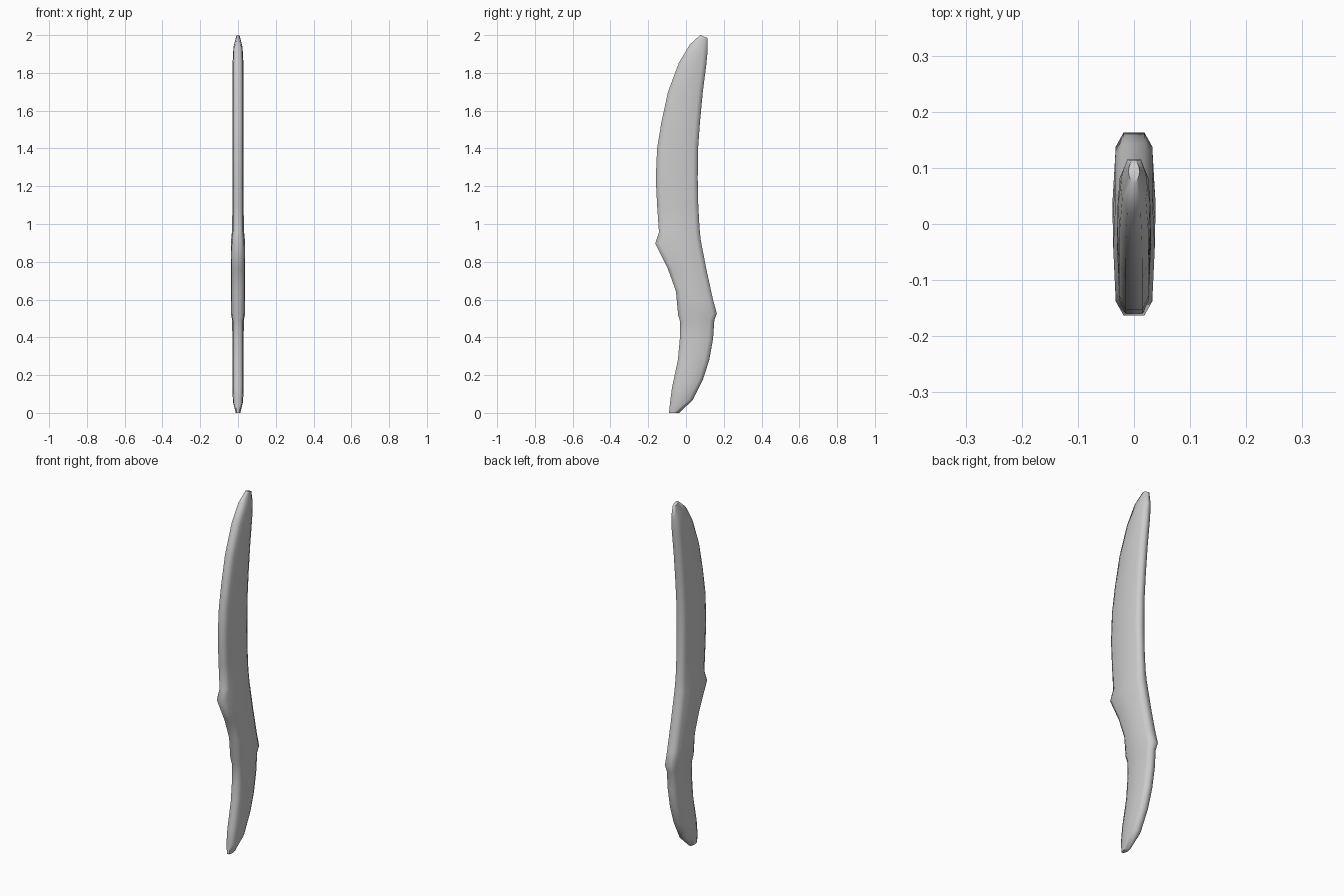
import bpy
import bmesh

# Start from an empty spot
cube = bpy.data.objects.get("Cube")
if cube:
    bpy.data.objects.remove(cube, do_unlink=True)

# One plain grey for the whole piece
grey = bpy.data.materials.new("plain_grey")
grey.use_nodes = True
colour = (0.6, 0.6, 0.6, 1)
grey.diffuse_color = colour
grey.node_tree.nodes["Principled BSDF"].inputs["Base Color"].default_value = colour

# Stations from bottom to top: front y, front z, back y, back z, half thickness
LOWER_LIMB = [
    (-.09, 0, -.035, .0, .012),
    (-.085, .05, .037, .07, .027),
    (-.074, .135, .09, .177, .03),
    (-.043, .28, .123, .28, .03),
    (-.033, .39, .143, .39, .03),
    (-.033, .49, .15, .49, .031),
]
GRIP = [
    (-.042, .52, .163, .527, .037),
    (-.053, .643, .143, .6, .038),
    (-.095, .76, .11, .75, .038),
    (-.163, .897, .077, .92, .037),
]
UPPER_LIMB = [
    (-.143, .955, .071, .99, .031),
    (-.153, 1.1, .065, 1.1, .03),
    (-.16, 1.24, .062, 1.24, .03),
    (-.153, 1.4, .064, 1.4, .03),
    (-.13, 1.54, .074, 1.54, .03),
    (-.095, 1.7, .089, 1.7, .03),
    (-.037, 1.855, .107, 1.84, .029),
    (.02, 1.95, .115, 1.92, .024),
    (.075, 2, .113, 1.985, .01),
]


def section(front_y, front_z, back_y, back_z, half):
    """Flat bar section with chamfered edges and slightly bulging sides."""
    chamfer = min(.025 / (back_y - front_y), .3)
    side = [(0, .5), (chamfer, .88), (.5, 1), (1 - chamfer, .88), (1, .5)]
    ring = [(half * w, t) for t, w in side]
    ring += [(-x, t) for x, t in reversed(ring)]
    return [(x, front_y + (back_y - front_y) * t, front_z + (back_z - front_z) * t)
            for x, t in ring]


def loft(name, stations):
    """Join consecutive sections into a closed, smooth-shaded body."""
    bm = bmesh.new()
    rings = [[bm.verts.new(p) for p in section(*s)] for s in stations]
    count = len(rings[0])
    for low, high in zip(rings, rings[1:]):
        for i in range(count):
            j = (i + 1) % count
            bm.faces.new((low[i], low[j], high[j], high[i]))
    bm.faces.new(rings[0])
    bm.faces.new(rings[-1])
    bmesh.ops.recalc_face_normals(bm, faces=bm.faces)
    mesh = bpy.data.meshes.new(name)
    bm.to_mesh(mesh)
    bm.free()
    mesh.materials.append(grey)
    obj = bpy.data.objects.new(name, mesh)
    bpy.context.collection.objects.link(obj)
    bpy.ops.object.select_all(action="DESELECT")
    obj.select_set(True)
    bpy.context.view_layer.objects.active = obj
    bpy.ops.object.shade_smooth_by_angle(angle=1.2)
    return obj


# The limbs flow into the thicker grip as one continuous skin
loft("curved_limbs_and_grip", LOWER_LIMB + GRIP + UPPER_LIMB)
